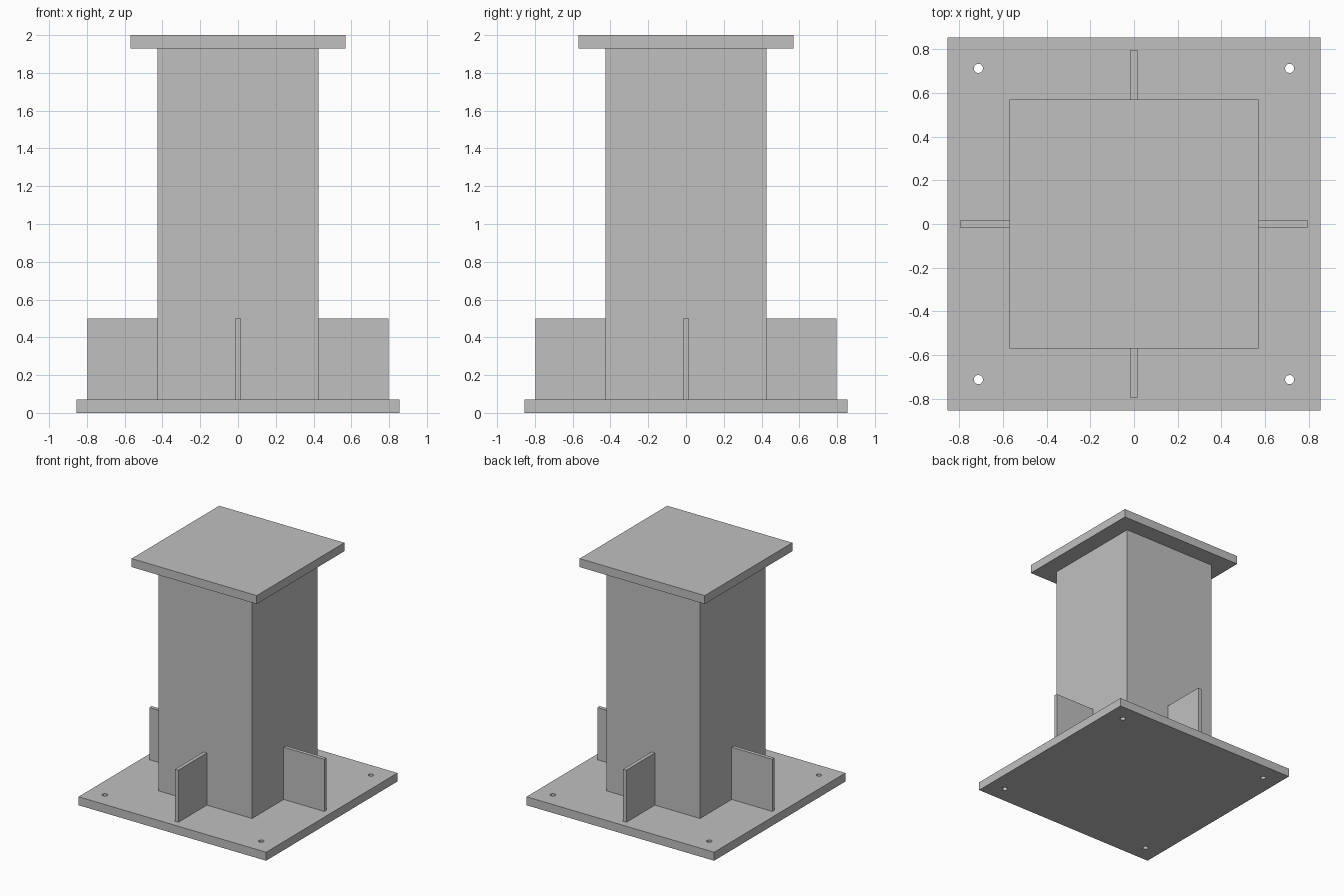
import bpy
from math import cos, sin, pi

default_cube = bpy.data.objects.get("Cube")
if default_cube:
    bpy.data.objects.remove(default_cube, do_unlink=True)

# Sizes
BASE, COLUMN, CAP = 0.855, 0.427, 0.57   # half widths
PLATE = 0.07                             # plate thickness
HEIGHT = 2.0
RIB_TOP, RIB_REACH, RIB_HALF = 0.5, 0.797, 0.015
BOLT, BOLT_RADIUS = 0.713, 0.021

# Single grey steel
steel = bpy.data.materials.new("grey_steel")
steel.use_nodes = True
grey = (0.527, 0.527, 0.527, 1)
steel.diffuse_color = grey
steel.node_tree.nodes["Principled BSDF"].inputs["Base Color"].default_value = grey


def box(name, low, high):
    """Axis-aligned box between two corners."""
    centre = [(a + b) / 2 for a, b in zip(low, high)]
    bpy.ops.mesh.primitive_cube_add(size=1, location=centre)
    obj = bpy.context.object
    obj.name = name
    obj.scale = [b - a for a, b in zip(low, high)]
    bpy.ops.object.transform_apply(location=True, rotation=True, scale=True)
    obj.data.materials.append(steel)
    return obj


def square_block(name, half, bottom, top):
    return box(name, (-half, -half, bottom), (half, half, top))


# Base plate with four bolt holes
base = square_block("base_plate", BASE, 0, PLATE)
for sx in (-1, 1):
    for sy in (-1, 1):
        bpy.ops.mesh.primitive_cylinder_add(
            vertices=32, radius=BOLT_RADIUS, depth=4 * PLATE,
            location=(sx * BOLT, sy * BOLT, PLATE / 2))
        cutter = bpy.context.object
        cutter.name = "bolt_hole_cutter"
        cutter.hide_render = True
        cutter.data.materials.append(steel)
        cut = base.modifiers.new("bolt_hole", "BOOLEAN")
        cut.operation = "DIFFERENCE"
        cut.solver = "EXACT"
        cut.object = cutter
        bpy.context.view_layer.objects.active = base
        bpy.ops.object.modifier_apply(modifier=cut.name)
        bpy.data.objects.remove(cutter, do_unlink=True)

# Column and cap plate
square_block("column", COLUMN, PLATE, HEIGHT - PLATE)
square_block("cap_plate", CAP, HEIGHT - PLATE, HEIGHT)

# Stiffener ribs, one on each side of the column
for i, side in enumerate(("left", "back", "right", "front")):
    rib = box(side + "_rib", (COLUMN, -RIB_HALF, PLATE), (RIB_REACH, RIB_HALF, RIB_TOP))
    turn = i * pi / 2
    for v in rib.data.vertices:
        x, y = v.co.x, v.co.y
        v.co.x = x * cos(turn) - y * sin(turn)
        v.co.y = x * sin(turn) + y * cos(turn)
